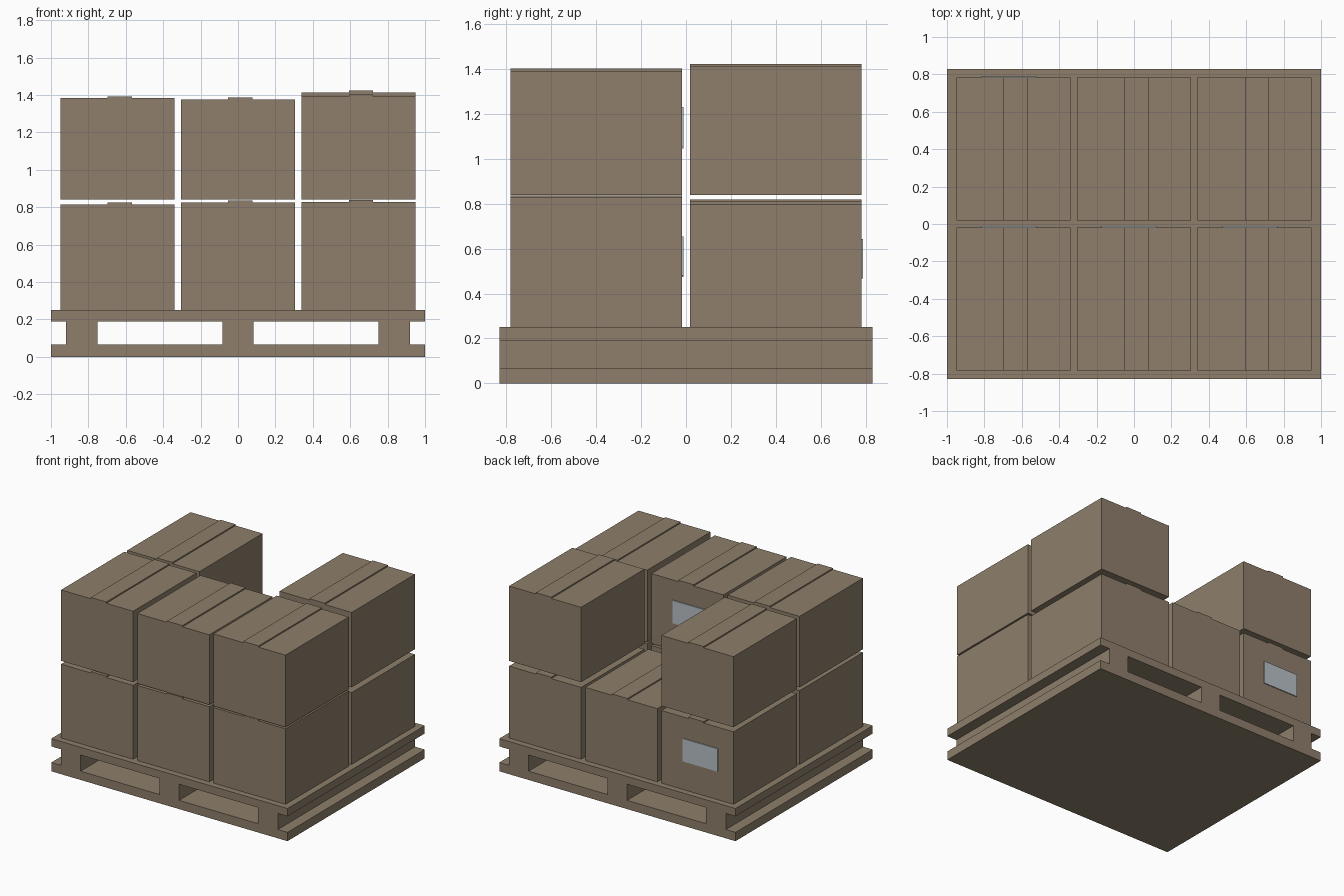
import bpy

# Remove only the default cube
default = bpy.data.objects.get("Cube")
if default:
    bpy.data.objects.remove(default, do_unlink=True)


def srgb(*channels):
    """Convert 8-bit display values to a linear colour."""
    return tuple((c / 255 / 12.92 if c <= 10 else ((c / 255 + 0.055) / 1.055) ** 2.4)
                 for c in channels) + (1.0,)


def make_material(name, colour):
    mat = bpy.data.materials.new(name)
    mat.use_nodes = True
    mat.diffuse_color = colour
    bsdf = next(n for n in mat.node_tree.nodes if n.type == 'BSDF_PRINCIPLED')
    bsdf.inputs["Base Color"].default_value = colour
    bsdf.inputs["Roughness"].default_value = 0.9
    return mat


brown = make_material("cardboard brown", srgb(142, 127, 107))
grey = make_material("label grey", srgb(185, 193, 199))


def block(name, x, y, z, mat=brown):
    """Cuboid given by its (min, max) range on each axis."""
    bpy.ops.mesh.primitive_cube_add(size=1, location=[sum(r) / 2 for r in (x, y, z)])
    obj = bpy.context.object
    obj.name = name
    obj.scale = [r[1] - r[0] for r in (x, y, z)]
    bpy.ops.object.transform_apply(location=False, rotation=False, scale=True)
    obj.data.materials.append(mat)
    return obj


def around(centre, size):
    return centre - size / 2, centre + size / 2


# Pallet: two full decks held apart by three runners
PALLET_X, PALLET_Y = (-1, 1), (-0.83, 0.83)
DECK_LOW, DECK_UNDER, DECK_TOP = 0.067, 0.19, 0.25
block("pallet_bottom_deck", PALLET_X, PALLET_Y, (0, DECK_LOW))
block("pallet_top_deck", PALLET_X, PALLET_Y, (DECK_UNDER, DECK_TOP))
for side, cx in (("right", -0.835), ("middle", 0), ("left", 0.835)):
    block(f"pallet_runner_{side}", around(cx, 0.167), PALLET_Y, (DECK_LOW, DECK_UNDER))

# Cartons: width, depth and sealing strip on top
WIDTH, DEPTH, STRIP = 0.61, 0.765, 0.01
COLUMNS = {"right": -0.645, "middle": 0, "left": 0.645}
ROWS = {"front": -0.4, "back": 0.4}
BASES = {"lower": DECK_TOP, "upper": 0.84}


def carton(tier, row, column, top, labelled):
    cx, cy, base = COLUMNS[column], ROWS[row], BASES[tier]
    y = around(cy, DEPTH)
    tag = f"{tier}_{row}_{column}"
    block(f"carton_{tag}", around(cx, WIDTH), y, (base, top))
    block(f"strip_{tag}", around(cx + 0.0125, 0.13), y, (top, top + STRIP))
    if labelled:
        cz = base + 0.55 * (top - base)
        block(f"label_{tag}", around(cx - 0.025, 0.295), (y[1], y[1] + 0.007),
              around(cz, 0.175), grey)


# Tier, row, column, body top height, label on the back face
CARTONS = [
    ("lower", "front", "right", 0.815, True),
    ("lower", "front", "middle", 0.825, True),
    ("lower", "front", "left", 0.828, True),
    ("lower", "back", "right", 0.805, True),
    ("lower", "back", "middle", 0.81, False),
    ("lower", "back", "left", 0.80, False),
    ("upper", "front", "right", 1.383, True),
    ("upper", "front", "middle", 1.375, True),
    ("upper", "front", "left", 1.392, True),
    ("upper", "back", "right", 1.38, False),
    ("upper", "back", "left", 1.413, False),
]
for spec in CARTONS:
    carton(*spec)
